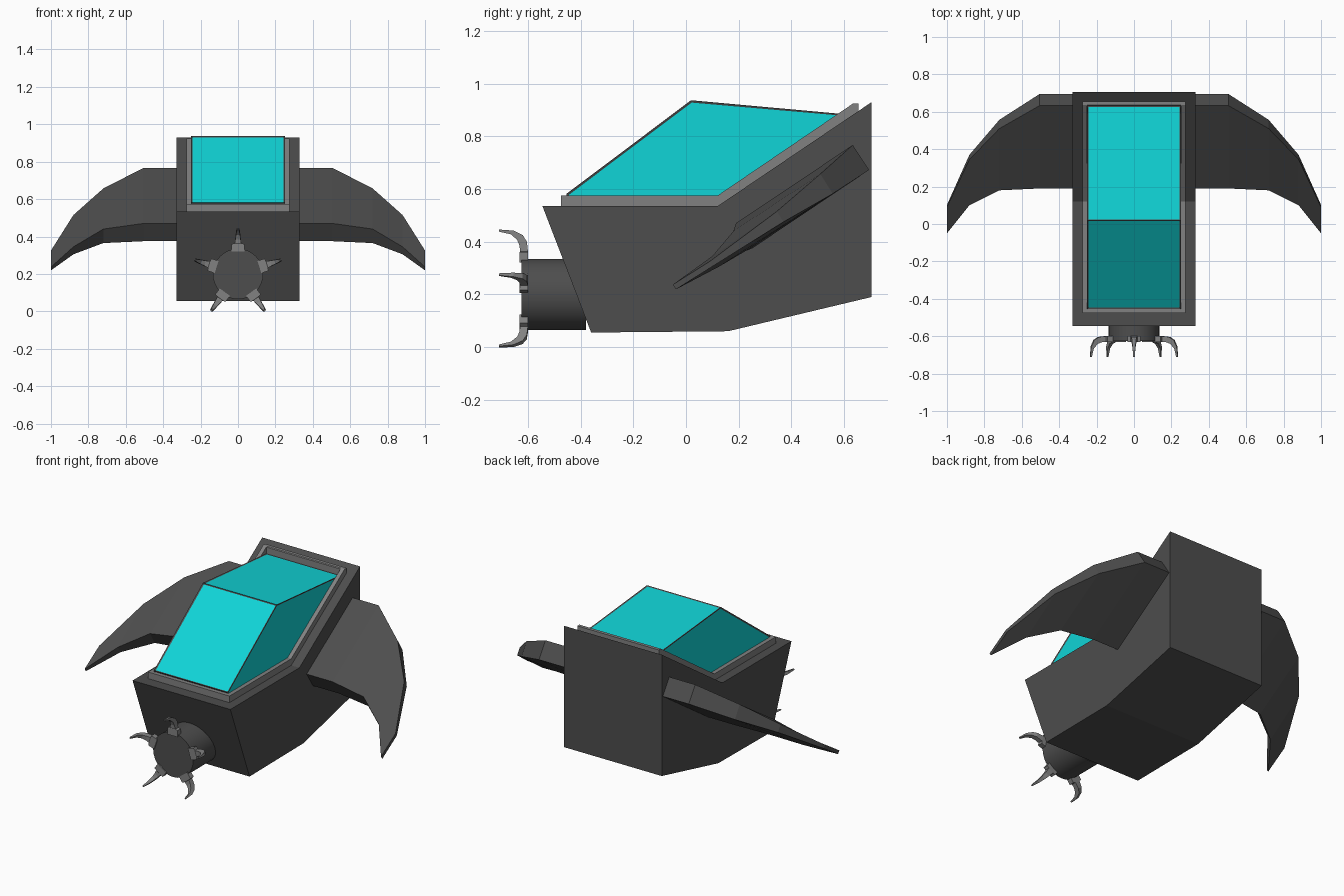
import bpy, bmesh, math
from mathutils import Matrix, Vector

if "Cube" in bpy.data.objects:
    bpy.data.objects.remove(bpy.data.objects["Cube"])


def material(name, color):
    m = bpy.data.materials.new(name)
    m.diffuse_color = color
    m.use_nodes = True
    m.node_tree.nodes["Principled BSDF"].inputs["Base Color"].default_value = m.diffuse_color
    return m


DARK = material("dark grey", (0.075, 0.075, 0.075, 1))
MID = material("mid grey", (0.22, 0.22, 0.22, 1))
CYAN = material("cyan glass", (0.005, 0.66, 0.68, 1))


def loft(name, rings, mat):
    """Closed solid through rings of equal point count."""
    bm = bmesh.new()
    vs = [[bm.verts.new(p) for p in r] for r in rings]
    n = len(rings[0])
    for a, b in zip(vs, vs[1:]):
        for i in range(n):
            j = (i + 1) % n
            bm.faces.new((a[i], a[j], b[j], b[i]))
    bm.faces.new(vs[0][::-1])
    bm.faces.new(vs[-1])
    bmesh.ops.recalc_face_normals(bm, faces=bm.faces)
    me = bpy.data.meshes.new(name)
    bm.to_mesh(me)
    bm.free()
    me.materials.append(mat)
    ob = bpy.data.objects.new(name, me)
    bpy.context.collection.objects.link(ob)
    return ob


def prism(name, profile, x0, x1, mat):
    """Side profile (y, z) extruded across x."""
    return loft(name, [[(x, y, z) for y, z in profile] for x in (x0, x1)], mat)


def mirror_x(ob):
    ob.modifiers.new("mirror", 'MIRROR').use_axis = (True, False, False)


# Hull
prism("hull", [(-0.545, 0.535), (0.12, 0.535), (0.705, 0.93),
               (0.705, 0.19), (0.16, 0.06), (-0.36, 0.055)], -0.33, 0.33, DARK)

# Canopy glass and its thin dark edging
glass = [(-0.45, 0.535), (-0.45, 0.58), (0.02, 0.933), (0.63, 0.88), (0.12, 0.535)]
prism("canopy", glass, -0.247, 0.247, CYAN)
edging = prism("canopy_edging", glass, -0.247, 0.247, DARK)
wire = edging.modifiers.new("wire", 'WIREFRAME')
wire.thickness = 0.01
wire.offset = 0

# Raised rim around the canopy
rail = prism("rim_side", [(-0.475, 0.53), (-0.475, 0.575), (0.12, 0.575), (0.635, 0.925),
                          (0.655, 0.925), (0.655, 0.89), (0.12, 0.53)], 0.25, 0.275, MID)
mirror_x(rail)
prism("rim_front", [(-0.475, 0.53), (-0.475, 0.575), (-0.445, 0.575), (-0.445, 0.53)],
      -0.25, 0.25, MID)
prism("rim_back", [(0.63, 0.87), (0.63, 0.921), (0.635, 0.925), (0.655, 0.925), (0.655, 0.89)],
      -0.25, 0.25, MID)

# Wings: x, upper front edge (y, z), upper rear edge (y, z), thickness offset (y, z)
stations = [(0.32, (0.19, 0.47), (0.633, 0.767), (0.062, -0.095)),
            (0.505, (0.19, 0.47), (0.633, 0.767), (0.062, -0.095)),
            (0.72, (0.18, 0.44), (0.51, 0.657), (0.047, -0.075)),
            (0.88, (0.10, 0.345), (0.345, 0.515), (0.025, -0.04)),
            (1.0, (-0.05, 0.237), (0.09, 0.325), (0.012, -0.018))]
rings = []
for x, f, r, d in stations:
    rings.append([(x, *f), (x, *r), (x, r[0] + d[0], r[1] + d[1]), (x, f[0] + d[0], f[1] + d[1])])
mirror_x(loft("wings", rings, DARK))

# Front barrel
bpy.ops.mesh.primitive_cylinder_add(vertices=32, radius=0.135, depth=0.245,
                                    location=(0, -0.5025, 0.2), rotation=(math.pi / 2, 0, 0))
barrel = bpy.context.object
barrel.name = "barrel"
barrel.data.materials.append(DARK)
bpy.ops.object.shade_smooth_by_angle()

# Five claws: outer (y, r), inner (y, r), half width
claw = [((-0.60, 0.12), (-0.632, 0.12), 0.034), ((-0.60, 0.16), (-0.632, 0.16), 0.034),
        ((-0.60, 0.163), (-0.63, 0.163), 0.018), ((-0.604, 0.20), (-0.632, 0.185), 0.014),
        ((-0.62, 0.225), (-0.641, 0.207), 0.011), ((-0.655, 0.242), (-0.665, 0.228), 0.008),
        ((-0.71, 0.246), (-0.71, 0.238), 0.004)]
for k in range(5):
    turn = Matrix.Translation((0, 0, 0.2)) @ Matrix.Rotation(k * math.tau / 5, 4, 'Y')
    rings = [[turn @ Vector(p) for p in ((-w, *o), (w, *o), (w, *i), (-w, *i))]
             for o, i, w in claw]
    loft(f"claw_{k + 1}", rings, MID)
